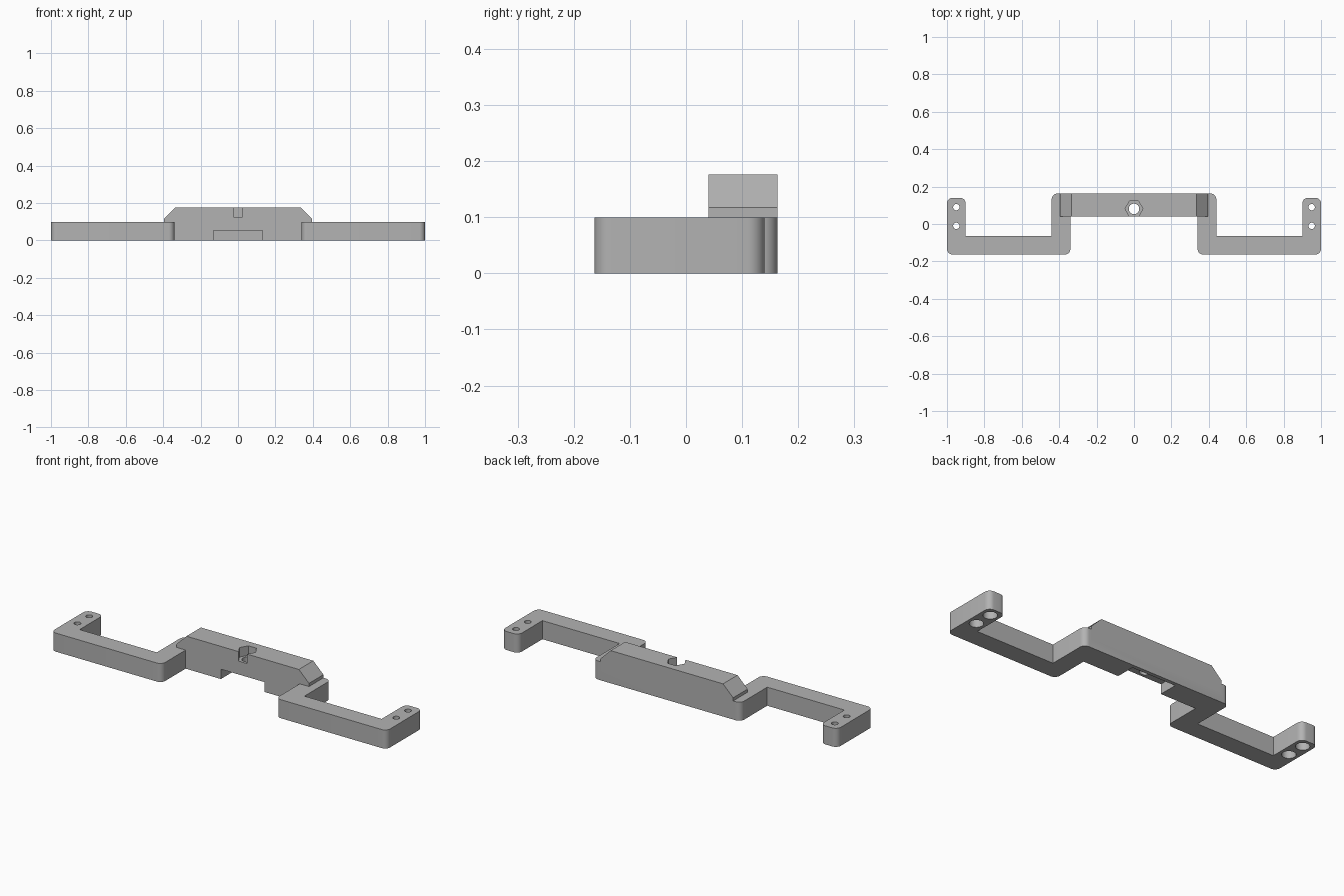
import bpy
import bmesh
from math import cos, sin, pi, radians
from mathutils import Vector

cube = bpy.data.objects.get("Cube")
if cube:
    bpy.data.objects.remove(cube, do_unlink=True)

grey = bpy.data.materials.new("plain grey")
grey.use_nodes = True
grey.diffuse_color = (0.45, 0.45, 0.45, 1)
grey.node_tree.nodes["Principled BSDF"].inputs["Base Color"].default_value = (0.45, 0.45, 0.45, 1)


def extrude(name, points, offset):
    """Closed flat outline extruded along offset."""
    bm = bmesh.new()
    face = bm.faces.new([bm.verts.new(p) for p in points])
    res = bmesh.ops.extrude_face_region(bm, geom=[face])
    moved = [g for g in res["geom"] if isinstance(g, bmesh.types.BMVert)]
    bmesh.ops.translate(bm, verts=moved, vec=offset)
    bmesh.ops.recalc_face_normals(bm, faces=bm.faces)
    mesh = bpy.data.meshes.new(name)
    bm.to_mesh(mesh)
    bm.free()
    mesh.materials.append(grey)
    obj = bpy.data.objects.new(name, mesh)
    bpy.context.collection.objects.link(obj)
    return obj


def prism(name, x, y, z0, z1, radius, sides):
    ring = [(x + radius * cos(2 * pi * i / sides), y + radius * sin(2 * pi * i / sides), z0)
            for i in range(sides)]
    return extrude(name, ring, (0, 0, z1 - z0))


def combine(obj, tool, operation):
    """Apply a boolean, then drop the tool."""
    mod = obj.modifiers.new("combine", "BOOLEAN")
    mod.operation, mod.solver, mod.object = operation, "EXACT", tool
    bpy.context.view_layer.objects.active = obj
    bpy.ops.object.modifier_apply(modifier=mod.name)
    bpy.data.objects.remove(tool, do_unlink=True)


def round_corners(corners, steps=8):
    """Replace each (x, y, radius) right-angle corner with an arc."""
    out = []
    for i, (x, y, r) in enumerate(corners):
        p = Vector((x, y, 0))
        if r == 0:
            out.append(p)
            continue
        a = (Vector((*corners[i - 1][:2], 0)) - p).normalized() * r
        b = (Vector((*corners[(i + 1) % len(corners)][:2], 0)) - p).normalized() * r
        for k in range(steps + 1):
            t = pi / 2 * k / steps
            out.append(p + a * (1 - sin(t)) + b * (1 - cos(t)))
    return out


# Cranked bar outline, mirrored left to right
R = 0.03
half = [(0.34, 0.04, 0), (0.34, -0.163, R), (1, -0.163, R), (1, 0.14, R),
        (0.9, 0.14, R), (0.9, -0.063, 0), (0.44, -0.063, 0), (0.44, 0.163, R)]
outline = half + [(-x, y, r) for x, y, r in reversed(half)]
bracket = extrude("mounting_bracket", round_corners(outline), (0, 0, 0.1))

# Raised centre block with chamfered ends
block = [(-0.395, 0.05), (0.395, 0.05), (0.395, 0.117), (0.335, 0.176),
         (-0.335, 0.176), (-0.395, 0.117)]
combine(bracket, extrude("centre_block", [(x, 0.04, z) for x, z in block], (0, 0.123, 0)), "UNION")

# Recess under the front of the centre block, leaving a thin back lip
recess = [(-0.13, -0.02), (0.13, -0.02), (0.13, 0.053), (-0.13, 0.053)]
combine(bracket, extrude("recess_cutter", [(x, 0, z) for x, z in recess], (0, 0.143, 0)), "DIFFERENCE")

# Nut pocket open to the front, with a bolt hole through
combine(bracket, prism("nut_cutter", 0, 0.081, 0.125, 0.25, 0.048, 6), "DIFFERENCE")
combine(bracket, prism("bolt_cutter", 0, 0.081, -0.1, 0.25, 0.028, 32), "DIFFERENCE")

# Counterbored screw holes in the end tabs
for side in (-1, 1):
    for y in (-0.01, 0.09):
        combine(bracket, prism("screw_cutter", side * 0.95, y, -0.1, 0.2, 0.017, 32), "DIFFERENCE")
        combine(bracket, prism("head_cutter", side * 0.95, y, -0.1, 0.06, 0.034, 32), "DIFFERENCE")

bpy.ops.object.select_all(action="DESELECT")
bracket.select_set(True)
bpy.context.view_layer.objects.active = bracket
bpy.ops.object.shade_smooth_by_angle(angle=radians(30))
